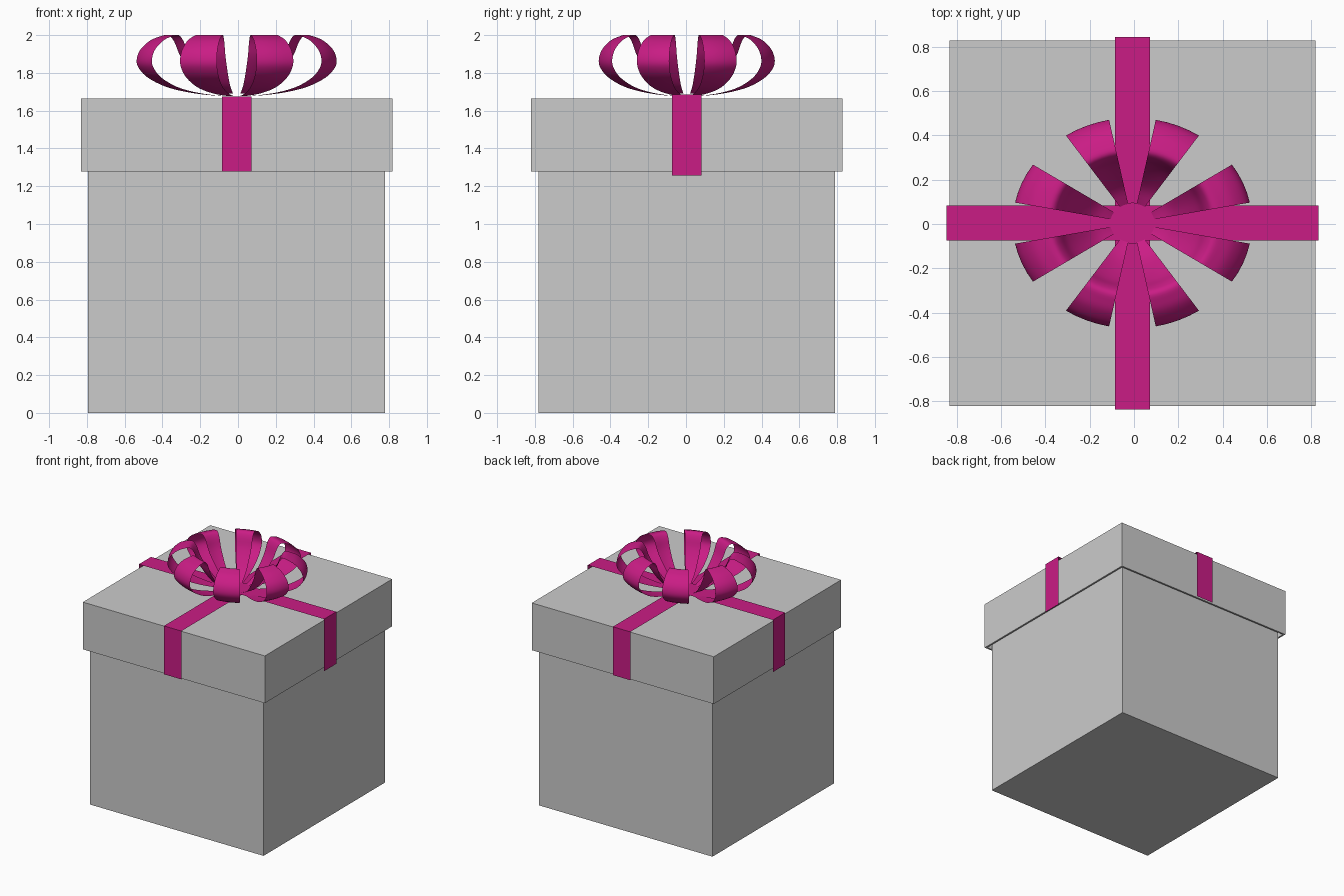
import bpy, bmesh
from math import sin, cos, radians
from mathutils import Vector

if "Cube" in bpy.data.objects:
    bpy.data.objects.remove(bpy.data.objects["Cube"])

CX, CY = -0.007, 0.004

pink = bpy.data.materials.new("ribbon_pink")
pink.diffuse_color = (0.59, 0.012, 0.235, 1)
pink.use_nodes = True
pink.node_tree.nodes["Principled BSDF"].inputs["Base Color"].default_value = pink.diffuse_color


def make_object(name, bm, material=None):
    mesh = bpy.data.meshes.new(name)
    bm.to_mesh(mesh)
    bm.free()
    obj = bpy.data.objects.new(name, mesh)
    bpy.context.collection.objects.link(obj)
    if material:
        mesh.materials.append(material)
    return obj


def open_box(name, half, z0, z1, open_side, thickness):
    """Square box with its top (+1) or bottom (-1) removed and walls thickened inward."""
    bm = bmesh.new()
    bmesh.ops.create_cube(bm, size=1)
    bmesh.ops.scale(bm, verts=bm.verts, vec=(2 * half, 2 * half, z1 - z0))
    bmesh.ops.translate(bm, verts=bm.verts, vec=(CX, CY, (z0 + z1) / 2))
    bm.normal_update()
    gone = [f for f in bm.faces if f.normal.z * open_side > 0.9]
    bmesh.ops.delete(bm, geom=gone, context='FACES')
    obj = make_object(name, bm)
    mod = obj.modifiers.new("walls", 'SOLIDIFY')
    mod.thickness = thickness
    mod.offset = -1


def strap(name, along_x, half_len, z_top, z_bottom):
    """Thin ribbon running over the lid and down two opposite sides."""
    path = [(-half_len, z_bottom), (-half_len, z_top), (half_len, z_top), (half_len, z_bottom)]
    w = 0.079
    bm = bmesh.new()
    rows = []
    for d, z in path:
        pair = [(d, -w), (d, w)] if along_x else [(w, d), (-w, d)]
        rows.append([bm.verts.new((CX + x, CY + y, z)) for x, y in pair])
    for a, b in zip(rows, rows[1:]):
        bm.faces.new((a[0], b[0], b[1], a[1]))
    make_object(name, bm, pink)


def smooth_path(pts, steps=4):
    """Catmull-Rom curve through the points."""
    p = [Vector(q) for q in pts]
    p = [2 * p[0] - p[1]] + p + [2 * p[-1] - p[-2]]
    out = []
    for a, b, c, d in zip(p, p[1:], p[2:], p[3:]):
        for i in range(steps):
            t = i / steps
            out.append(0.5 * (2 * b + (c - a) * t + (2 * a - 5 * b + 4 * c - d) * t * t
                              + (3 * b - a - 3 * c + d) * t ** 3))
    return out + [p[-2]]


# Box and lid
open_box("box_body", 0.786, 0.0, 1.63, 1, 0.02)
open_box("box_lid", 0.825, 1.277, 1.664, -1, 0.02)

# Crossing straps
strap("strap_front_to_back", False, 0.840, 1.674, 1.278)
strap("strap_side_to_side", True, 0.840, 1.685, 1.258)

# Bow: teardrop loop swept around the centre in eight separate wedges
profile = smooth_path([(0.0, 1.677), (0.12, 1.68), (0.26, 1.697), (0.38, 1.726), (0.475, 1.772),
                       (0.525, 1.82), (0.54, 1.865), (0.522, 1.92), (0.472, 1.968),
                       (0.42, 1.991), (0.37, 2.0), (0.337, 1.965), (0.305, 1.89),
                       (0.25, 1.81), (0.18, 1.735), (0.1, 1.69)])
Y_SQUASH = 0.88
SEG = 4


def bow_point(r, angle, z):
    return (CX + r * cos(angle), CY + Y_SQUASH * r * sin(angle), z)


bm = bmesh.new()
for k in range(8):
    start = 11.25 + 45 * k
    angles = [radians(start + 22.5 * j / SEG) for j in range(SEG + 1)]
    rows = [[bm.verts.new(bow_point(max(r, 0.004), a, z)) for a in angles] for r, z in profile]
    for lo, hi in zip(rows, rows[1:]):
        for j in range(SEG):
            bm.faces.new((lo[j], lo[j + 1], hi[j + 1], hi[j])).smooth = True
make_object("bow_loops", bm, pink)

# Flat disc where the loops meet
bm = bmesh.new()
bm.faces.new([bm.verts.new(bow_point(0.105, radians(11.25 * i), 1.69)) for i in range(32)])
make_object("bow_centre", bm, pink)
